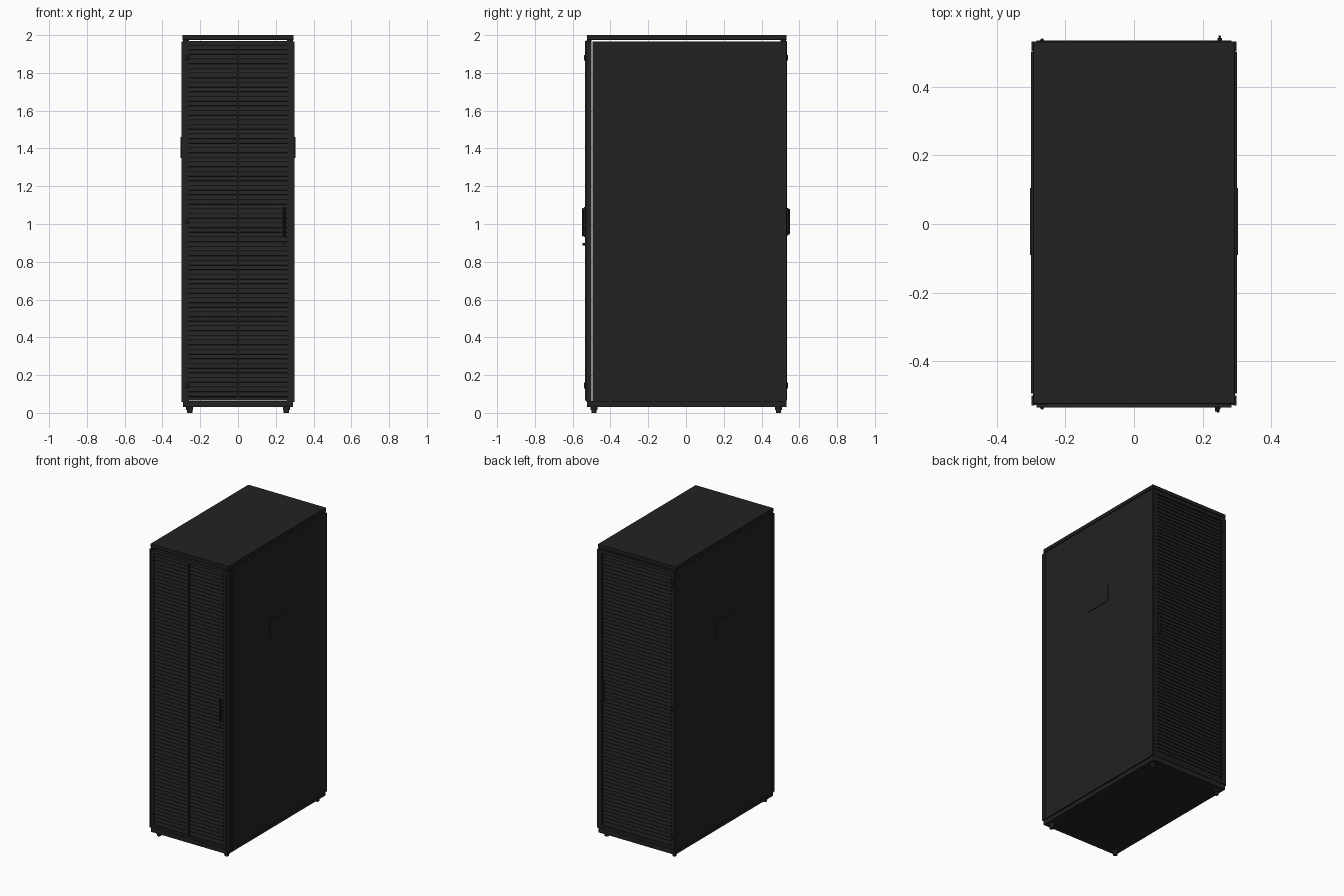
import bpy, math
from mathutils import Matrix, Vector
import bmesh

if "Cube" in bpy.data.objects:
    bpy.data.objects.remove(bpy.data.objects["Cube"])


def material(name, v):
    m = bpy.data.materials.new(name)
    m.diffuse_color = (v, v, v, 1)
    m.use_nodes = True
    m.node_tree.nodes["Principled BSDF"].inputs["Base Color"].default_value = m.diffuse_color
    return m


BLACK = material("cabinet black", 0.016)


def build(name, fill, bevel=0.0):
    bm = bmesh.new()
    fill(bm)
    me = bpy.data.meshes.new(name)
    bm.to_mesh(me)
    bm.free()
    ob = bpy.data.objects.new(name, me)
    bpy.context.collection.objects.link(ob)
    me.materials.append(BLACK)
    if bevel:
        b = ob.modifiers.new("bevel", 'BEVEL')
        b.width, b.segments = bevel, 1
    return ob


def add_box(bm, x0, x1, y0, y1, z0, z1, tilt=0.0):
    c = Vector((x0 + x1, y0 + y1, z0 + z1)) / 2
    m = (Matrix.Translation(c) @ Matrix.Rotation(tilt, 4, 'X')
         @ Matrix.Diagonal((x1 - x0, y1 - y0, z1 - z0, 1)))
    bmesh.ops.create_cube(bm, size=1, matrix=m)


def boxes(name, *dims, bevel=0.0):
    return build(name, lambda bm: [add_box(bm, *d) for d in dims], bevel)


def cylinders(name, specs, axis='Z', sides=16):
    rot = Matrix.Rotation(math.pi / 2, 4, 'X') if axis == 'Y' else Matrix()

    def fill(bm):
        for x, y, z, r, h in specs:
            bmesh.ops.create_cone(bm, cap_ends=True, segments=sides, radius1=r, radius2=r,
                                  depth=h, matrix=Matrix.Translation((x, y, z)) @ rot)
    return build(name, fill)


# Roof, base and corner frame
boxes("roof", (-0.295, 0.295, -0.525, 0.533, 1.974, 2.0), bevel=0.002)
boxes("base", (-0.29, 0.29, -0.525, 0.533, 0.03, 0.062))
boxes("corner_posts", *[(s * 0.275 - 0.015, s * 0.275 + 0.015, y0, y1, 0.06, 1.975)
                        for s in (-1, 1) for y0, y1 in ((-0.528, -0.5), (0.5, 0.53))])

# Removable side panels with a thin gap at the front and top, and raised plates
for side, s in (("left", -1), ("right", 1)):
    xs = sorted((s * 0.288, s * 0.3))
    boxes(side + "_side_panel", (*xs, -0.494, 0.502, 0.058, 1.965))
    xs = sorted((s * 0.299, s * 0.304))
    boxes(side + "_side_plate", (*xs, -0.09, 0.105, 1.35, 1.46))
    xs = sorted((s * 0.29, s * 0.299))
    boxes(side + "_frame_edges", (*xs, -0.53, -0.5, 0.06, 1.965),
          (*xs, 0.503, 0.533, 0.06, 1.965))


# Louvred doors: frame, backing sheet and tilted slats
def door(name, d, columns):
    def box(x0, x1, a, b, z0, z1):
        y0, y1 = sorted((d * a, d * b))
        return (x0, x1, y0, y1, z0, z1)
    frame = [box(-0.284, -0.265, 0.505, 0.535, 0.065, 1.968),
             box(0.265, 0.284, 0.505, 0.535, 0.065, 1.968),
             box(-0.265, 0.265, 0.505, 0.535, 0.065, 0.085),
             box(-0.265, 0.265, 0.505, 0.535, 1.945, 1.968),
             box(-0.265, 0.265, 0.505, 0.52, 0.08, 1.95)]
    if columns == 2:
        frame.append(box(-0.004, 0.004, 0.505, 0.535, 0.085, 1.945))
    boxes(name + "_frame", *frame)
    w = 0.53 / columns
    pitch, slats = 0.0248, []
    for c in range(columns):
        x0 = -0.265 + c * w
        for i in range(75):
            z = 0.0975 + i * pitch
            slats.append(box(x0 + 0.005, x0 + w - 0.005, 0.520, 0.526,
                             z - 0.010, z + 0.010) + (d * 0.25,))
    boxes(name + "_slats", *slats)
    # Hinges on the -x edge
    cylinders(name + "_hinges", [(-0.268, d * 0.535, z, 0.006, 0.03)
                                 for z in (0.145, 1.015, 1.88)], sides=12)


door("front_door", -1, 2)
door("back_door", 1, 1)

# Handles and lock
boxes("front_handle", (0.238, 0.252, -0.541, -0.533, 0.93, 1.09),
      (0.241, 0.249, -0.55, -0.541, 0.935, 1.085), bevel=0.002)
boxes("back_handle", (0.243, 0.257, 0.533, 0.543, 0.94, 1.085),
      (0.246, 0.254, 0.543, 0.55, 0.945, 1.08), bevel=0.002)
cylinders("front_lock", [(0.243, -0.54, 0.893, 0.006, 0.014)], axis='Y')

# Levelling feet
cylinders("feet", [(x, y, z, r, h) for x in (-0.256, 0.256) for y in (-0.487, 0.49)
                   for z, r, h in ((0.009, 0.014, 0.018), (0.026, 0.019, 0.02))])
